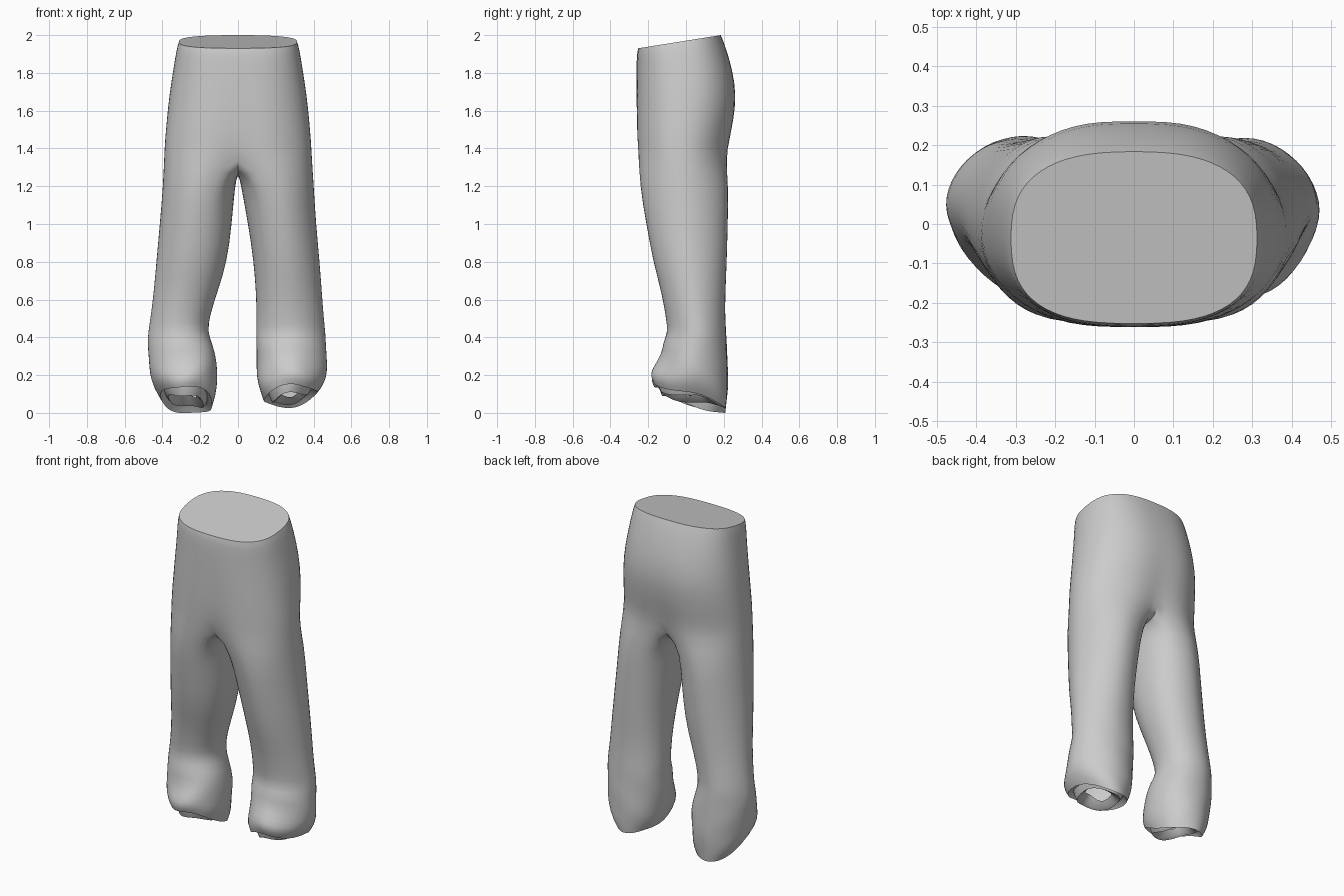
import bpy, bmesh, math

HALF = 16            # segments from front centre to back centre on one side
SEAM = 7             # points along the crotch seam
N_LEG = HALF + 1 + SEAM

# z front, z back, half width, y front, y back, centre dent, corner power
TORSO = [
    (1.93, 2.00, 0.314, -0.254, 0.185, 0.0, 2.6),
    (1.90, 1.96, 0.326, -0.262, 0.203, 0.0, 2.5),
    (1.80, 1.82, 0.345, -0.266, 0.250, 0.003, 2.3),
    (1.68, 1.68, 0.366, -0.270, 0.275, 0.008, 2.2),
    (1.56, 1.55, 0.378, -0.271, 0.263, 0.012, 2.15),
    (1.46, 1.44, 0.388, -0.272, 0.244, 0.020, 2.1),
    (1.36, 1.34, 0.393, -0.270, 0.233, 0.035, 2.05),
]
# z front, z back, inner x, outer x, y front, y back
RIGHT = [
    (1.20, 1.20, 0.015, 0.403, -0.247, 0.228),
    (1.00, 1.00, 0.052, 0.415, -0.212, 0.223),
    (0.80, 0.80, 0.082, 0.434, -0.176, 0.218),
    (0.62, 0.62, 0.095, 0.447, -0.126, 0.209),
    (0.50, 0.50, 0.097, 0.456, -0.108, 0.209),
    (0.42, 0.42, 0.095, 0.464, -0.095, 0.213),
    (0.37, 0.35, 0.095, 0.469, -0.125, 0.216),
    (0.31, 0.26, 0.097, 0.472, -0.130, 0.219),
    (0.24, 0.17, 0.099, 0.473, -0.170, 0.222),
    (0.20, 0.10, 0.110, 0.463, -0.192, 0.221),
    (0.15, 0.04, 0.135, 0.425, -0.175, 0.208),
    (0.20, 0.09, 0.165, 0.390, -0.140, 0.175),
    (0.08, 0.04, 0.175, 0.375, -0.150, 0.180),
    (0.14, 0.10, 0.220, 0.340, -0.060, 0.110),
]
LEFT = [
    (1.20, 1.20, 0.015, 0.399, -0.247, 0.228),
    (1.00, 1.00, 0.031, 0.416, -0.212, 0.223),
    (0.80, 0.80, 0.056, 0.434, -0.176, 0.218),
    (0.65, 0.65, 0.104, 0.447, -0.130, 0.209),
    (0.52, 0.52, 0.147, 0.462, -0.108, 0.209),
    (0.43, 0.43, 0.162, 0.476, -0.095, 0.213),
    (0.37, 0.35, 0.130, 0.480, -0.125, 0.218),
    (0.29, 0.26, 0.106, 0.476, -0.135, 0.224),
    (0.23, 0.16, 0.110, 0.466, -0.170, 0.226),
    (0.19, 0.07, 0.115, 0.450, -0.185, 0.221),
    (0.15, 0.00, 0.135, 0.415, -0.170, 0.207),
    (0.20, 0.06, 0.165, 0.390, -0.140, 0.180),
    (0.07, 0.02, 0.175, 0.375, -0.145, 0.180),
    (0.14, 0.10, 0.220, 0.340, -0.060, 0.110),
]
HEM = 10             # row that forms the folded hem


def oval(angle, power):
    c, s = math.cos(angle), math.sin(angle)
    e = 2 / power
    return math.copysign(abs(c) ** e, c), math.copysign(abs(s) ** e, s)


def clamp(v):
    return max(0, min(1, v))


def bridge(bm, a, b):
    n = len(a)
    for i in range(n):
        j = (i + 1) % n
        bm.faces.new((a[i], a[j], b[j], b[i]))


bm = bmesh.new()
crease = bm.edges.layers.float.new("crease_edge")

# Hips: full rings starting at the front centre
rings = []
for zf, zb, w, yf, yb, dent, power in TORSO:
    ring = []
    for i in range(2 * HALF):
        a = -math.pi / 2 + math.pi * i / HALF
        cx, sy = oval(a, power + (0.15 if math.sin(a) < 0 else 0))
        x = w * cx
        pull = 1 - dent / 0.25 * math.exp(-(x / 0.09) ** 2)
        y = (yf + yb) / 2 + (yb - yf) / 2 * sy * pull
        t = (y - yf) / (yb - yf)
        ring.append(bm.verts.new((x, y, zf + (zb - zf) * t)))
    rings.append(ring)
for a, b in zip(rings, rings[1:]):
    bridge(bm, a, b)

# Waist closing face with a crisp rim
cap = bm.faces.new(rings[0])
for e in cap.edges:
    e[crease] = 1.0

# Crotch seam shared by both legs, back to front
last = rings[-1]
back, front = last[HALF].co, last[0].co
seam = []
for k in range(1, SEAM + 1):
    t = k / (SEAM + 1)
    p = back.lerp(front, t)
    seam.append(bm.verts.new((0, p.y, p.z - 0.07 * math.sin(math.pi * t) ** 0.7)))


# Legs: tapered tubes with crumpled, rolled-in cuffs
def leg(rows, side, phase):
    if side > 0:
        prev = last[:HALF + 1] + seam
    else:
        prev = [last[-i % (2 * HALF)] for i in range(HALF + 1)] + seam
    for n, (zf, zb, xi, xo, yf, yb) in enumerate(rows):
        ring = []
        for i in range(N_LEG):
            a = math.radians(-120 + 360 * i / N_LEG)
            # outer side is more pointed than the inner side
            cx, sy = oval(a, 1.85 if math.cos(a) > 0 else 2.15)
            z = zf + (zb - zf) * (sy + 1) / 2
            crumple = clamp((0.55 - z) / 0.3)
            r = 1 + 0.025 * crumple * math.sin(4 * a + 31 * z + phase)
            x = (xi + xo) / 2 + (xo - xi) / 2 * cx * r
            y = (yf + yb) / 2 + (yb - yf) / 2 * sy * r
            z += 0.010 * crumple * math.sin(3 * a + phase)
            z += 0.018 * cx * clamp((0.3 - z) / 0.2)      # cuff drops inward
            ring.append(bm.verts.new((side * x, y, z)))
        bridge(bm, prev, ring)
        prev = ring
        if n == HEM:
            for i in range(N_LEG):
                bm.edges.get((ring[i - 1], ring[i]))[crease] = 0.7


leg(RIGHT, 1, 0.4)
leg(LEFT, -1, 2.1)

# Rest the lowest hem point on the ground without moving the waist
low = min(v.co.z for v in bm.verts) + 0.004
for v in bm.verts:
    v.co.z -= low * clamp((0.4 - v.co.z) / 0.3)

bmesh.ops.recalc_face_normals(bm, faces=bm.faces)
mesh = bpy.data.meshes.new("trousers")
bm.to_mesh(mesh)
bm.free()
obj = bpy.data.objects.new("trousers", mesh)
bpy.context.collection.objects.link(obj)
bpy.context.view_layer.objects.active = obj
obj.select_set(True)
bpy.ops.object.shade_smooth_by_angle(angle=math.radians(60))
sub = obj.modifiers.new("soft_cloth", 'SUBSURF')
sub.levels = sub.render_levels = 1
